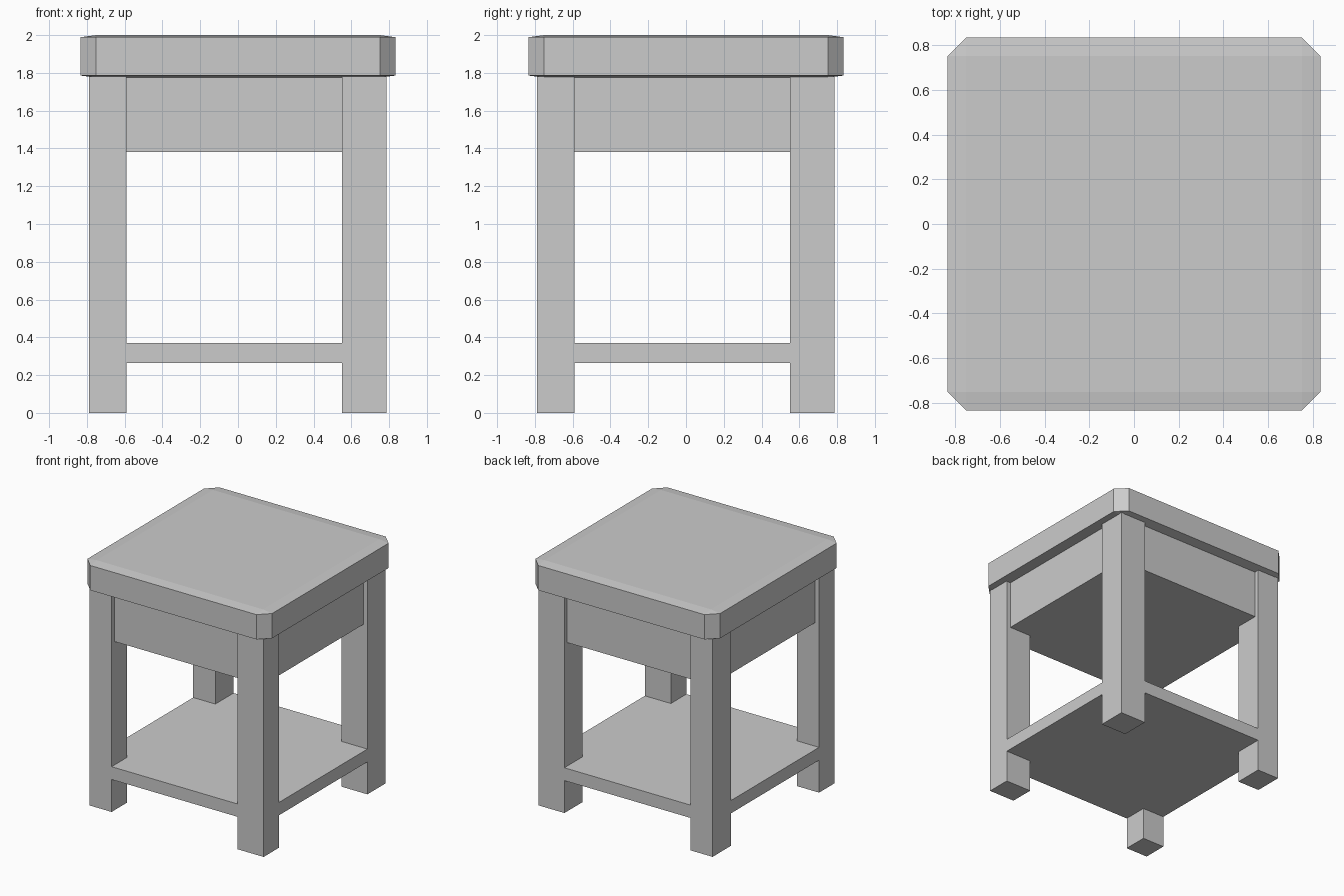
import bpy, bmesh
from mathutils import Vector

if "Cube" in bpy.data.objects:
    bpy.data.objects.remove(bpy.data.objects["Cube"])


def finish(name, bm):
    bmesh.ops.recalc_face_normals(bm, faces=bm.faces)
    me = bpy.data.meshes.new(name)
    bm.to_mesh(me)
    bm.free()
    ob = bpy.data.objects.new(name, me)
    bpy.context.collection.objects.link(ob)
    return ob


def box(name, lo, hi, bevel=0.0):
    """Box between two corners; bevel is a fraction of the half size."""
    lo, hi = Vector(lo), Vector(hi)
    bm = bmesh.new()
    bmesh.ops.create_cube(bm, size=2)
    if bevel:
        bmesh.ops.bevel(bm, geom=bm.edges[:], offset=bevel, segments=1,
                        profile=0.5, affect='EDGES')
    bmesh.ops.scale(bm, vec=(hi - lo) / 2, verts=bm.verts)
    bmesh.ops.translate(bm, vec=(hi + lo) / 2, verts=bm.verts)
    return finish(name, bm)


def prism(name, outline, z0, z1):
    """Flat outline extruded upwards."""
    bm = bmesh.new()
    face = bm.faces.new([bm.verts.new((x, y, z0)) for x, y in outline])
    ext = bmesh.ops.extrude_face_region(bm, geom=[face], use_keep_orig=True)
    top = [g for g in ext["geom"] if isinstance(g, bmesh.types.BMVert)]
    bmesh.ops.translate(bm, vec=(0, 0, z1 - z0), verts=top)
    return finish(name, bm)


# Table top: chamfered slab, bevel flattened by its thin height
box("table_top", (-0.835, -0.835, 1.775), (0.835, 0.835, 2.0), bevel=0.1)

# Legs: the right and back ones are slightly thicker
A, B, C, D = -0.79, -0.59, 0.55, 0.785
for xs, x0, x1 in (("left", A, B), ("right", C, D)):
    for ys, y0, y1 in (("front", A, B), ("back", C, D)):
        box(f"{ys}_{xs}_leg", (x0, y0, 0), (x1, y1, 1.782))

# Apron box under the top, set in from the leg faces
box("apron", (-0.755, -0.755, 1.38), (0.75, 0.75, 1.78))

# Lower shelf: flush with the legs and notched around them
prism("lower_shelf",
      [(B, A), (C, A), (C, B), (D, B), (D, C), (C, C),
       (C, D), (B, D), (B, C), (A, C), (A, B), (B, B)], 0.265, 0.37)
